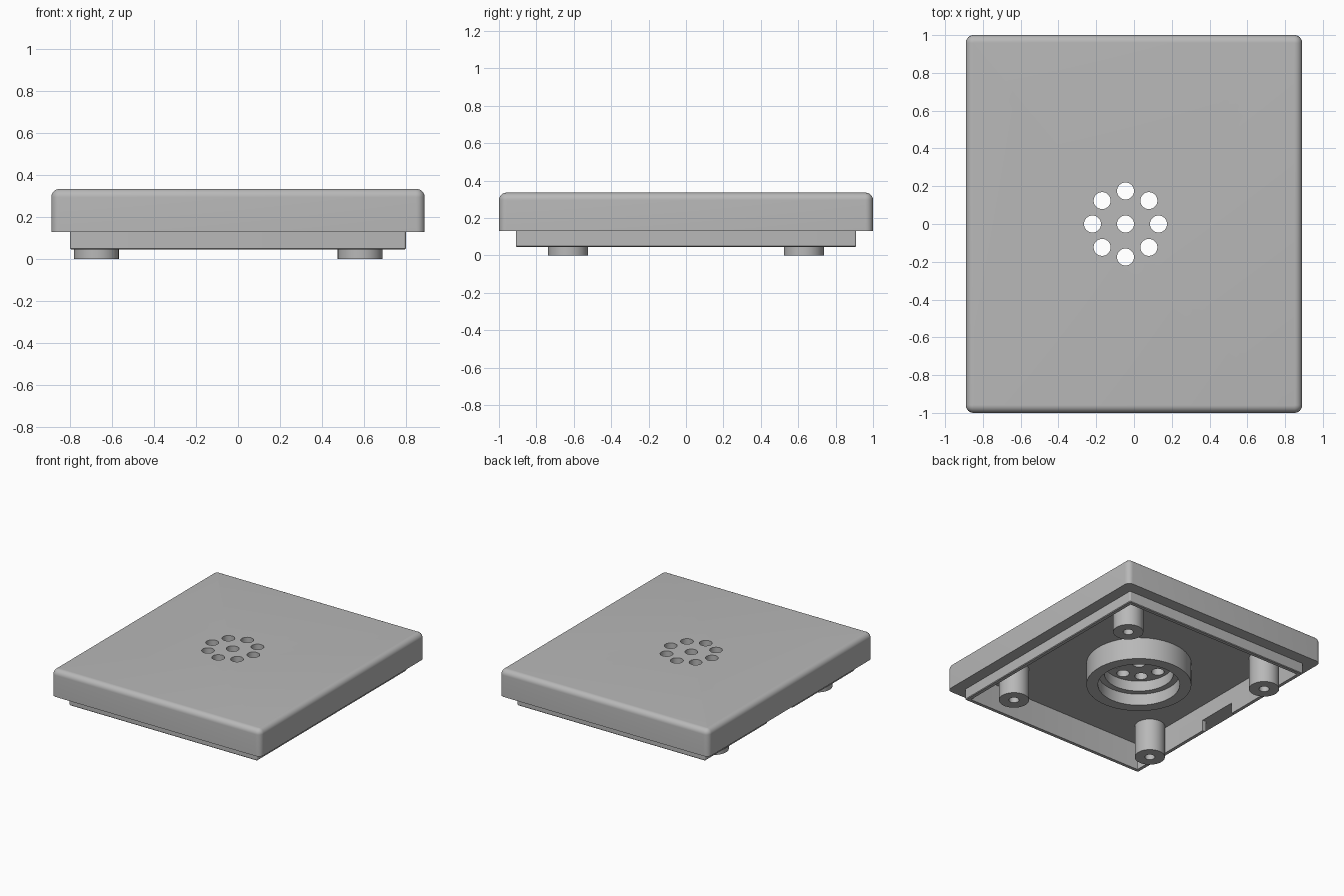
import bpy, bmesh, math

old = bpy.data.objects.get("Cube")
if old:
    bpy.data.objects.remove(old, do_unlink=True)

grey = bpy.data.materials.new("plain grey")
grey.use_nodes = True
grey.diffuse_color = (0.48, 0.48, 0.48, 1)
grey.node_tree.nodes["Principled BSDF"].inputs["Base Color"].default_value = (0.48, 0.48, 0.48, 1)


def finish(bm, name, smooth=True):
    bmesh.ops.recalc_face_normals(bm, faces=bm.faces)
    mesh = bpy.data.meshes.new(name)
    bm.to_mesh(mesh)
    bm.free()
    mesh.materials.append(grey)
    obj = bpy.data.objects.new(name, mesh)
    bpy.context.collection.objects.link(obj)
    if smooth:
        shade(obj)
    return obj


def shade(obj):
    bpy.ops.object.select_all(action='DESELECT')
    obj.select_set(True)
    bpy.context.view_layer.objects.active = obj
    bpy.ops.object.shade_smooth_by_angle(angle=math.radians(30))


def rounded_rect(bm, hx, hy, r, z, steps=6):
    """Loop of vertices around a rectangle with rounded corners."""
    loop = []
    for k, (sx, sy) in enumerate([(1, 1), (-1, 1), (-1, -1), (1, -1)]):
        for i in range(steps + 1):
            a = math.pi / 2 * (k + i / steps)
            loop.append(bm.verts.new((sx * (hx - r) + r * math.cos(a),
                                      sy * (hy - r) + r * math.sin(a), z)))
    return loop


def bridge(bm, a, b):
    n = len(a)
    for i in range(n):
        bm.faces.new((a[i], a[(i + 1) % n], b[(i + 1) % n], b[i]))


def lathe(name, profile, x, y, sides=48):
    """Closed ring-shaped profile of (radius, z) turned round a vertical axis."""
    bm = bmesh.new()
    rings = [[bm.verts.new((x + r * math.cos(math.tau * i / sides),
                            y + r * math.sin(math.tau * i / sides), z))
              for i in range(sides)] for r, z in profile]
    for a, b in zip(rings, rings[1:] + rings[:1]):
        bridge(bm, a, b)
    return finish(bm, name)


# Main dimensions
HX, HY, TOP = 0.89, 1.0, 0.335
FLANGE, LIP, CEILING = 0.13, 0.045, 0.25
FILLET, STEP, WALL = 0.04, 0.09, 0.03
SPEAKER_X = -0.045

# Lid shell: loops from the cavity ceiling, round the lip, up to the filleted top
levels = [(STEP + WALL, CEILING, 0.004), (STEP + WALL, LIP, 0.004),
          (STEP + 0.005, LIP, 0.006), (STEP, LIP + 0.005, 0.01),
          (STEP, FLANGE, 0.01), (0, FLANGE, FILLET)]
for i in range(9):
    a = math.pi / 2 * i / 8
    inset = FILLET * (1 - math.cos(a))
    levels.append((inset, TOP - FILLET + FILLET * math.sin(a), FILLET - inset + 0.002))
bm = bmesh.new()
loops = [rounded_rect(bm, HX - d, HY - d, r, z) for d, z, r in levels]
for a, b in zip(loops, loops[1:]):
    bridge(bm, a, b)
bm.faces.new(loops[0])
bm.faces.new(loops[-1])
shell = finish(bm, "lid_shell", smooth=False)

# Cutter: one centre hole, eight holes round it, and the cable notch in the lip
bm = bmesh.new()
spots = [(SPEAKER_X, 0)] + [(SPEAKER_X + 0.175 * math.cos(math.tau * i / 8),
                             0.175 * math.sin(math.tau * i / 8)) for i in range(8)]
for x, y in spots:
    made = bmesh.ops.create_cone(bm, cap_ends=True, segments=32, radius1=0.045,
                                 radius2=0.045, depth=0.3)
    bmesh.ops.translate(bm, verts=made["verts"], vec=(x, y, 0.3))
made = bmesh.ops.create_cube(bm, size=1)
bmesh.ops.scale(bm, verts=made["verts"], vec=(0.12, 0.32, FLANGE))
bmesh.ops.translate(bm, verts=made["verts"], vec=(-0.785, 0, FLANGE / 2 - 0.0003))
cutter = finish(bm, "hole_cutter", smooth=False)
cutter.hide_render = True

cut = shell.modifiers.new("holes", 'BOOLEAN')
cut.operation = 'DIFFERENCE'
cut.solver = 'EXACT'
cut.object = cutter
bpy.context.view_layer.objects.active = shell
bpy.ops.object.modifier_apply(modifier=cut.name)
bpy.data.objects.remove(cutter, do_unlink=True)
shade(shell)

# Stepped speaker ring under the holes
lathe("speaker_ring", [(0.372, CEILING + 0.002), (0.372, 0.08), (0.29, 0.08), (0.29, 0.17),
                       (0.245, 0.17), (0.245, CEILING + 0.002)], SPEAKER_X, 0, 64)

# Four screw posts, each with a blind hole
for side, x in (("left", 0.582), ("right", -0.675)):
    for end, y in (("front", -0.63), ("back", 0.63)):
        lathe(f"{end}_{side}_post", [(0.107, CEILING + 0.002), (0.107, 0), (0.036, 0),
                                     (0.036, CEILING + 0.002)], x, y, 40)
